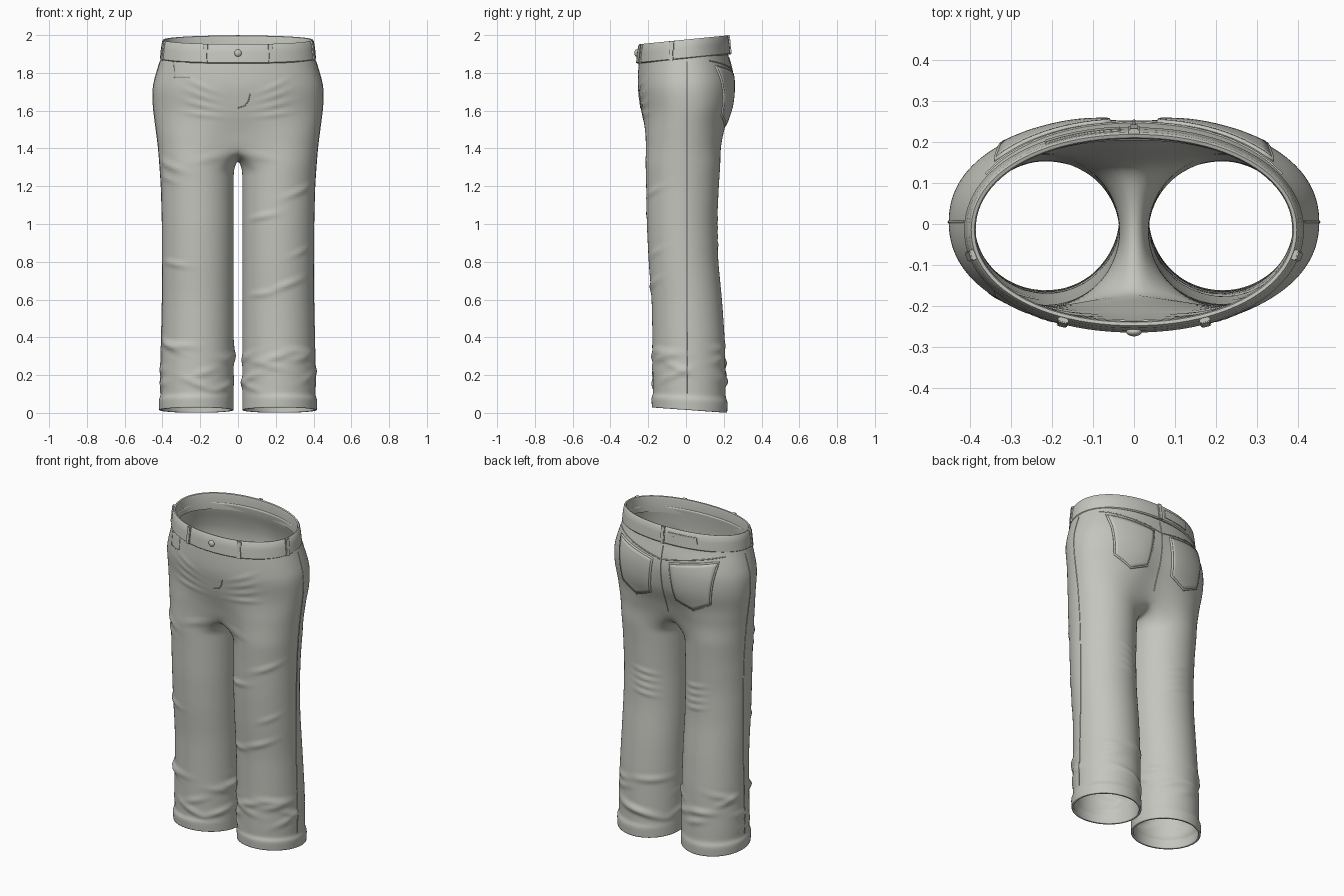
import bpy, bmesh, random
from math import sin, cos, pi, radians, degrees, atan2, exp, copysign
from mathutils import Vector, Matrix
from mathutils.bvhtree import BVHTree

if "Cube" in bpy.data.objects:
    bpy.data.objects.remove(bpy.data.objects["Cube"])
random.seed(4)

denim = bpy.data.materials.new("pale_grey_cloth")
denim.use_nodes = True
GREY = (0.56, 0.56, 0.52, 1)
denim.diffuse_color = GREY
denim.node_tree.nodes["Principled BSDF"].inputs["Base Color"].default_value = GREY


def add(name, data):
    ob = bpy.data.objects.new(name, data)
    bpy.context.collection.objects.link(ob)
    data.materials.append(denim)
    return ob


def add_mesh(name, bm, smooth_angle=40):
    bmesh.ops.recalc_face_normals(bm, faces=bm.faces)
    me = bpy.data.meshes.new(name)
    bm.to_mesh(me)
    bm.free()
    ob = add(name, me)
    bpy.ops.object.select_all(action="DESELECT")
    ob.select_set(True)
    bpy.context.view_layer.objects.active = ob
    bpy.ops.object.shade_smooth_by_angle(angle=radians(smooth_angle))
    return ob


def smooth(lo, hi, v):
    t = min(1, max(0, (v - lo) / (hi - lo)))
    return t * t * (3 - 2 * t)


# Silhouette by height: z, half width, front y, back y
SHAPE = [(1.93, .396, -.246, .216), (1.87, .412, -.252, .224), (1.8, .434, -.257, .248),
         (1.72, .455, -.257, .264), (1.62, .452, -.242, .256), (1.52, .439, -.229, .218),
         (1.4, .424, -.219, .19), (1.2, .41, -.213, .176), (1, .405, -.21, .167),
         (.8, .404, -.2, .173), (.6, .403, -.184, .193), (.4, .408, -.18, .207),
         (.15, .413, -.178, .213), (.095, .411, -.176, .212), (.07, .422, -.186, .223),
         (.0, .419, -.182, .22)]


def shape(z):
    for hi, lo in zip(SHAPE, SHAPE[1:]):
        if z >= lo[0]:
            t = min(1, (z - lo[0]) / (hi[0] - lo[0]))
            return [l + (h - l) * t for l, h in zip(lo[1:], hi[1:])]
    return SHAPE[-1][1:]


def hip_point(t, a, front, back, n=2.2):
    c = cos(t)
    x = copysign(abs(sin(t)) ** (2 / n), sin(t)) * a
    y = (front + back) / 2 - (back - front) / 2 * copysign(abs(c) ** (2 / n), c)
    return x, y


def leg_point(u, z):
    a, front, back = shape(z)
    inner = .02
    return ((a + inner) / 2 - (a - inner) / 2 * cos(u),
            (front + back) / 2 - (back - front) / 2 * sin(u))


# Trousers: one half as rings, split into a leg at the crotch, then mirrored
ARC, INNER = 16, 6
U0 = radians(50)
bm = bmesh.new()


def hip_row(z):
    row = []
    w = .7 * smooth(1.62, 1.38, z) if z < 1.62 else 0
    for i in range(ARC + 1):
        x, y = hip_point(pi * i / ARC, *shape(z))
        lx, ly = leg_point(U0 + (2 * pi - 2 * U0) * i / ARC, z)
        x, y = x + (lx - x) * w, y + (ly - y) * w
        if i in (0, ARC):
            x = 0
        if y > 0:
            y -= .022 * exp(-(x / .06) ** 2) * exp(-((z - 1.62) / .12) ** 2)
        row.append(bm.verts.new((x, y, z + .1 * (y + .015) * smooth(1.6, 1.88, z))))
    return row


def leg_row(z):
    row = []
    for i in range(ARC + INNER):
        u = U0 + (2 * pi - 2 * U0) * i / ARC if i <= ARC else -U0 + 2 * U0 * (i - ARC) / INNER
        x, y = leg_point(u, z)
        drop = .035 * max(0, cos(u)) * smooth(1.1, 1.32, z)
        row.append(bm.verts.new((x, y, z - drop - .07 * y * (1 - smooth(.02, .2, z)))))
    return row


def skin(rows, closed):
    for top, low in zip(rows, rows[1:]):
        n = len(top)
        for i in range(n if closed else n - 1):
            j = (i + 1) % n
            bm.faces.new((top[i], low[i], low[j], top[j]))


hips = [hip_row(1.915 - .045 * k) for k in range(11)] + [hip_row(1.405)]
skin(hips, False)
saddle = list(hips[-1])
y_back, y_front = saddle[-1].co.y, saddle[0].co.y
for j in range(1, INNER):
    s = j / INNER
    saddle.append(bm.verts.new((0, y_back + (y_front - y_back) * s, 1.345 + .06 * (2 * s - 1) ** 2)))
heights = [1.325 - .05 * k for k in range(25)] + [.098, .084, .07, .04, .016]
skin([saddle] + [leg_row(z) for z in heights], True)
me = bpy.data.meshes.new("trousers_cage")
bm.to_mesh(me)
bm.free()
cage = bpy.data.objects.new("trousers_cage", me)
bpy.context.collection.objects.link(cage)
mirror = cage.modifiers.new("mirror", "MIRROR")
mirror.merge_threshold = .0005
sub = cage.modifiers.new("subdivide", "SUBSURF")
sub.levels = 2
cloth = bpy.data.meshes.new_from_object(cage.evaluated_get(bpy.context.evaluated_depsgraph_get()))
bpy.data.objects.remove(cage)

# Folds: side, angle round the leg (0 outside, -90 front), z, slope, length, width, height
folds = [(-1, -45, 1.31, .35, .09, .022, .008), (-1, -110, 1.35, -.25, .08, .02, .006),
         (-1, -50, .79, .15, .08, .02, .008), (-1, -40, 1.24, .3, .07, .02, .005),
         (1, -120, 1.36, -.2, .08, .02, .006), (1, -60, 1.17, .4, .09, .022, .007),
         (1, -115, 1.04, .2, .08, .02, .008), (1, -75, .68, .35, .1, .022, .008),
         (1, -120, .63, .1, .07, .02, .007), (1, -55, .85, .4, .07, .02, .005)]
for s in (-1, 1):
    for k in range(4):
        folds.append((s, -95, 1.58 + .05 * k, .15 + .15 * k, .08, .016, .005))
        folds.append((s, 105, 1.02 - .045 * k, -.15, .08, .016, .006))
    for k in range(16):
        folds.append((s, 45 * k + random.uniform(-20, 20), random.uniform(.13, .38),
                      random.uniform(-.4, .4), random.uniform(.06, .11), .024, random.uniform(.006, .01)))

shifts = []
for v in cloth.vertices:
    p, push = v.co, 0
    for s, ang, z, slope, length, width, height in folds:
        if p.x * s <= .004 or abs(p.z - z) > .16:
            continue
        here = degrees(atan2(p.y, p.x * s - .215))
        du = radians((here - ang + 180) % 360 - 180) * .2
        dz = p.z - z
        along, q = du + slope * dz, ((dz - slope * du) / width) ** 2
        if q < 9:
            push += height * (1 - .6 * q) * exp(-q - (along / length) ** 2)
    shifts.append(v.normal * push * smooth(.06, .12, p.z))
for v, d in zip(cloth.vertices, shifts):
    v.co += d
cloth.shade_smooth()
cloth.materials.clear()
trousers = add("trousers", cloth)
wall = trousers.modifiers.new("cloth_thickness", "SOLIDIFY")
wall.thickness, wall.offset = .013, -1
tree = BVHTree.FromPolygons([v.co for v in cloth.vertices], [p.vertices for p in cloth.polygons])

# Waistband: rounded profile swept round the waist, higher at the back
PROFILE = [(.012, 1.873), (.018, 1.879), (.013, 1.93), (.007, 1.967), (.001, 1.975),
           (-.007, 1.973), (-.01, 1.962), (-.006, 1.873)]


def waist_point(t, d, z):
    x, y = hip_point(t, .395 + d, -.246 - d, .217 + d, 2.1)
    return Vector((x, y, z + .1 * (y + .015)))


bm = bmesh.new()
rings = [[bm.verts.new(waist_point(2 * pi * i / 96, d, z)) for d, z in PROFILE] for i in range(96)]
for i, ring in enumerate(rings):
    nxt = rings[(i + 1) % 96]
    for j in range(len(ring)):
        k = (j + 1) % len(ring)
        bm.faces.new((ring[j], nxt[j], nxt[k], ring[k]))
add_mesh("waistband", bm)


def band_plate(name, t, size, d=.012, z=1.924):
    c = waist_point(t, d, z)
    tangent = waist_point(t + .03, d, z) - waist_point(t - .03, d, z)
    bm = bmesh.new()
    bmesh.ops.create_cube(bm, size=1, matrix=Matrix.Diagonal((*size, 1)))
    bmesh.ops.bevel(bm, geom=bm.edges[:], offset=.003, segments=2, affect="EDGES")
    turn = Matrix.Rotation(atan2(tangent.y, tangent.x), 4, "Z")
    bm.transform(Matrix.Translation(c) @ turn @ Matrix.Rotation(-.1, 4, "X"))
    add_mesh(name, bm)


# Belt loops and button
for label, t in (("front_left", .42), ("front_right", -.42), ("left", 1.83 - .5),
                 ("right", .5 - 1.83), ("back", pi)):
    band_plate(label + "_belt_loop", t, (.026, .016, .104))
bm = bmesh.new()
bmesh.ops.create_uvsphere(bm, u_segments=20, v_segments=12, radius=.019,
                          matrix=Matrix.Translation((0, -.262, 1.905)) @ Matrix.Diagonal((1, .6, 1, 1)))
add_mesh("waist_button", bm)


def on_cloth(x, z, side):
    hit = tree.ray_cast(Vector((x, side, z)), Vector((0, -side, 0)))[0]
    return hit or Vector((x, side * .2, z))


def seam(name, points, closed=False, depth=.0035):
    cu = bpy.data.curves.new(name, "CURVE")
    cu.dimensions, cu.bevel_depth, cu.bevel_resolution = "3D", depth, 1
    sp = cu.splines.new("POLY")
    sp.points.add(len(points) - 1)
    for q, p in zip(sp.points, points):
        q.co = (*p, 1)
    sp.use_cyclic_u = closed
    add(name, cu)


def line(ends, side, n=12):
    return [on_cloth(a[0] + (b[0] - a[0]) * k / n, a[1] + (b[1] - a[1]) * k / n, side)
            for a, b in zip(ends, ends[1:]) for k in range(n + 1)]


# Patch pocket laid on the cloth: top inner, top outer, bottom inner, bottom outer corners
def pocket(name, ti, to, bi, bo, side, sag=0, thick=.012, n=12):
    bm = bmesh.new()
    grid = []
    for r in range(n + 1):
        v, row = r / n, []
        for c in range(n + 1):
            u = c / n
            x = (ti[0] * (1 - u) + to[0] * u) * (1 - v) + (bi[0] * (1 - u) + bo[0] * u) * v
            z = (ti[1] * (1 - u) + to[1] * u) * (1 - v) + (bi[1] * (1 - u) + bo[1] * u) * v
            row.append(bm.verts.new(on_cloth(x, z - sag * v * (1 - abs(2 * u - 1)), side)))
        grid.append(row)
    for a, b in zip(grid, grid[1:]):
        for c in range(n):
            bm.faces.new((a[c], b[c], b[c + 1], a[c + 1]))
    rim = grid[0] + [g[-1] for g in grid[1:]] + grid[-1][-2::-1] + [g[0] for g in grid[-2:0:-1]]
    seam(name + "_edge", [p.co.copy() for p in rim], True, thick * .6)
    ob = add_mesh(name, bm, 60)
    solid = ob.modifiers.new("thickness", "SOLIDIFY")
    solid.thickness, solid.offset = thick, 0


for s, label in ((1, "left"), (-1, "right")):
    pocket(label + "_back_pocket", (s * .06, 1.79), (s * .335, 1.835),
           (s * .09, 1.565), (s * .3, 1.575), 1, .05)
    seam(label + "_yoke_seam", line([(0, 1.8), (s * .36, 1.865)], 1))
    side_line = []
    for k in range(60):
        hit = tree.ray_cast(Vector((s, .005, 1.86 - .0298 * k)), Vector((-s, 0, 0)))[0]
        if hit:
            side_line.append(hit)
    seam(label + "_side_seam", side_line, depth=.003)
pocket("coin_pocket", (-.258, 1.855), (-.338, 1.855), (-.258, 1.775), (-.335, 1.775), -1, 0, .005)

# Seams: centre back and curved fly
seam("centre_back_seam", line([(0, 1.88), (0, 1.45)], 1, 24))
seam("fly_stitch", line([(.065, 1.69), (.055, 1.65), (.035, 1.625), (0, 1.615)], -1, 5), depth=.003)
# Paper-thin label on the back of the waistband
for k in range(5):
    band_plate("waist_label_" + str(k + 1), pi + .12 + .09 * k, (.044, .009, .06), .013, 1.922)
